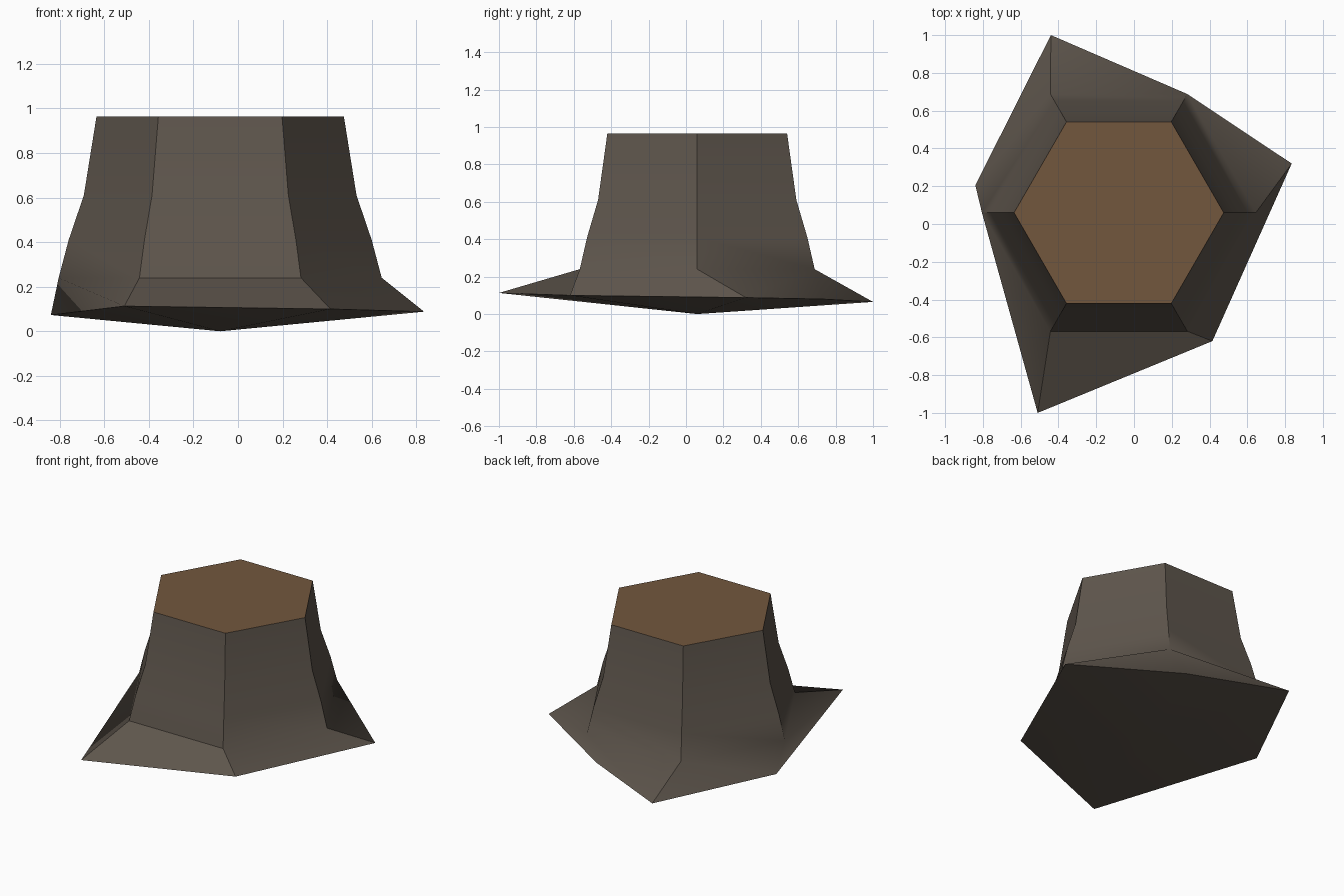
import bpy, bmesh, math

if "Cube" in bpy.data.objects:
    bpy.data.objects.remove(bpy.data.objects["Cube"])


def material(name, rgb):
    m = bpy.data.materials.new(name)
    m.diffuse_color = (*rgb, 1)
    m.use_nodes = True
    m.node_tree.nodes["Principled BSDF"].inputs["Base Color"].default_value = m.diffuse_color
    return m


CX, CY = -0.08, 0.06
bm = bmesh.new()


def hexagon(r, z):
    return [bm.verts.new((CX + r * math.cos(i * math.pi / 3),
                          CY + r * math.sin(i * math.pi / 3), z)) for i in range(6)]


# Trunk rings, from the cut top down to the start of the roots
rings = [hexagon(r, z) for r, z in
         [(0.555, 0.965), (0.612, 0.61), (0.68, 0.41), (0.725, 0.24)]]

# Uneven root tips, one below each trunk corner
tips = [(0.835, 0.32, 0.088), (0.18, 0.73, 0.08), (-0.44, 1.0, 0.065),
        (-0.84, 0.205, 0.073), (-0.51, -1.0, 0.113), (0.415, -0.62, 0.1)]
rings.append([bm.verts.new(p) for p in tips])

# Bark sides
for up, low in zip(rings, rings[1:]):
    for i in range(6):
        j = (i + 1) % 6
        bm.faces.new((up[i], low[i], low[j], up[j]))

# Shallow pointed underside
point = bm.verts.new((CX, CY, 0))
for i in range(6):
    bm.faces.new((rings[-1][(i + 1) % 6], rings[-1][i], point))

# Cut wood top
bm.faces.new(rings[0]).material_index = 1

bmesh.ops.recalc_face_normals(bm, faces=bm.faces)
mesh = bpy.data.meshes.new("tree_stump")
bm.to_mesh(mesh)
bm.free()
mesh.materials.append(material("bark", (0.112, 0.092, 0.073)))
mesh.materials.append(material("cut wood", (0.17, 0.095, 0.048)))

stump = bpy.data.objects.new("tree_stump", mesh)
bpy.context.collection.objects.link(stump)
bpy.context.view_layer.objects.active = stump
stump.select_set(True)
bpy.ops.object.shade_smooth_by_angle(angle=math.radians(40))
